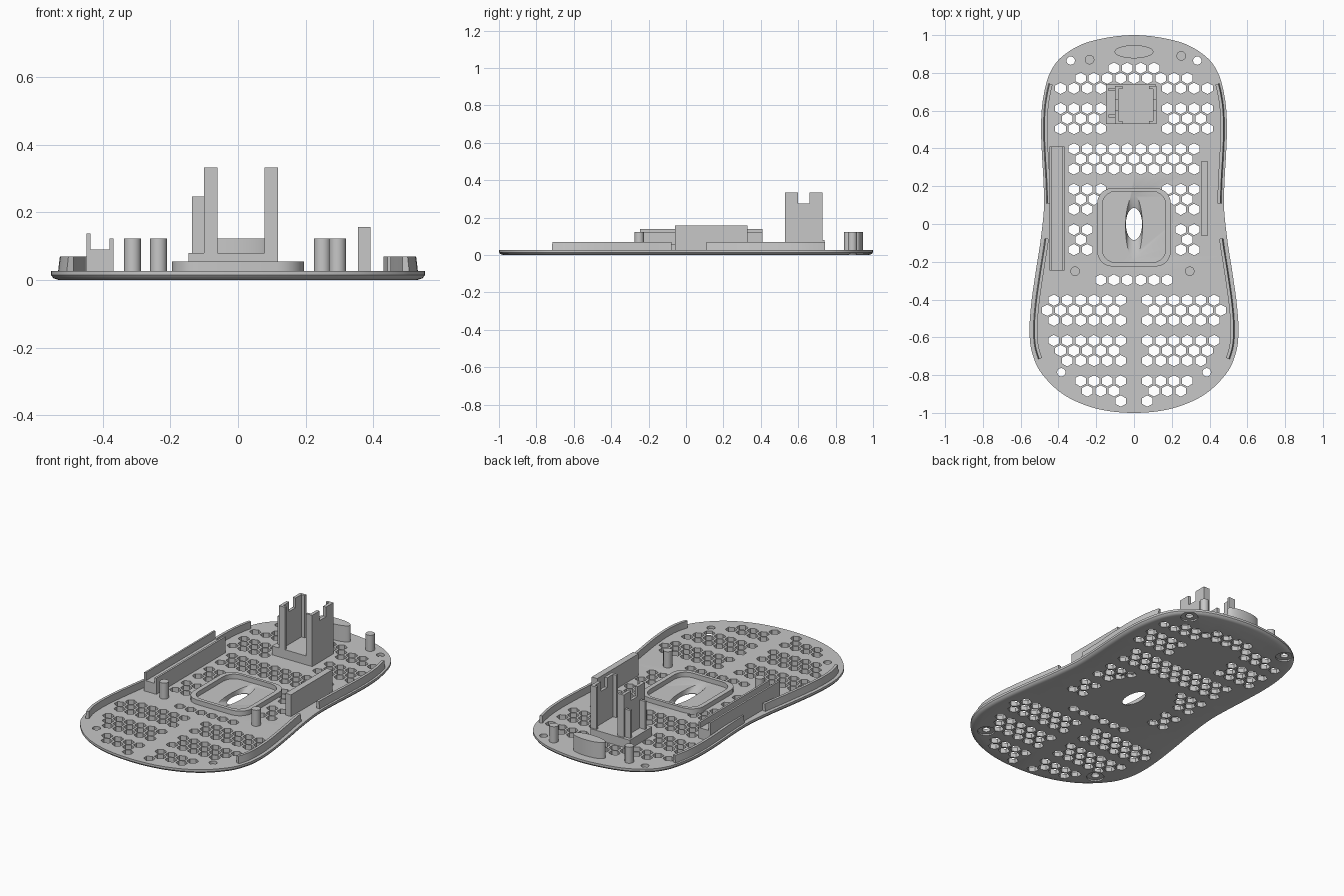
import bpy
import bmesh
from math import sin, cos, tau
from mathutils import Vector

if "Cube" in bpy.data.objects:
    bpy.data.objects.remove(bpy.data.objects["Cube"], do_unlink=True)

grey = bpy.data.materials.new("plastic_grey")
grey.use_nodes = True
colour = (0.57, 0.57, 0.57, 1)
grey.diffuse_color = colour
grey.node_tree.nodes["Principled BSDF"].inputs["Base Color"].default_value = colour

TOP = 0.027      # upper face of the plate
SINK = 0.02      # parts start slightly inside the plate


def loft(bm, rings, closed=False):
    """Skin stacked (points, z) rings; cap the ends or close into a ring."""
    loops = [[bm.verts.new((x, y, z)) for x, y in pts] for pts, z in rings]
    pairs = list(zip(loops, loops[1:]))
    if closed:
        pairs.append((loops[-1], loops[0]))
    else:
        bm.faces.new(loops[0][::-1])
        bm.faces.new(loops[-1])
    for a, b in pairs:
        for i in range(len(a)):
            j = (i + 1) % len(a)
            bm.faces.new((a[i], a[j], b[j], b[i]))


def solid(name, *stacks, closed=False):
    bm = bmesh.new()
    for rings in stacks:
        loft(bm, rings, closed)
    bmesh.ops.recalc_face_normals(bm, faces=bm.faces)
    mesh = bpy.data.meshes.new(name)
    bm.to_mesh(mesh)
    bm.free()
    mesh.materials.append(grey)
    obj = bpy.data.objects.new(name, mesh)
    bpy.context.collection.objects.link(obj)
    return obj


def smooth(obj):
    bpy.ops.object.select_all(action='DESELECT')
    obj.select_set(True)
    bpy.context.view_layer.objects.active = obj
    bpy.ops.object.shade_smooth_by_angle(angle=0.6)


def cut(target, stacks):
    """Subtract separate, non-overlapping solids from the target."""
    cutter = solid("cutter", *stacks)
    cutter.hide_render = True
    mod = target.modifiers.new("holes", 'BOOLEAN')
    mod.operation = 'DIFFERENCE'
    mod.solver = 'EXACT'
    mod.object = cutter
    bpy.context.view_layer.objects.active = target
    bpy.ops.object.modifier_apply(modifier=mod.name)
    bpy.data.objects.remove(cutter, do_unlink=True)


def oval(cx, cy, rx, ry, n=32, phase=0.0):
    return [(cx + rx * cos(tau * i / n + phase), cy + ry * sin(tau * i / n + phase))
            for i in range(n)]


def block(x0, x1, y0, y1, z1, z0=SINK):
    pts = [(x0, y0), (x1, y0), (x1, y1), (x0, y1)]
    return [(pts, z0), (pts, z1)]


def rounded(x0, x1, y0, y1, r, n=5):
    pts = []
    corners = [(x1 - r, y1 - r), (x0 + r, y1 - r), (x0 + r, y0 + r), (x1 - r, y0 + r)]
    for k, (cx, cy) in enumerate(corners):
        for i in range(n + 1):
            a = tau / 4 * (k + i / n)
            pts.append((cx + r * cos(a), cy + r * sin(a)))
    return pts


# Symmetric outline: half width and y, from the front tip to the back tip
half = [(0, -1), (0.2, -.977), (0.37, -.905), (0.49, -.79), (0.54, -.68), (0.553, -.57),
        (0.545, -.43), (0.52, -.25), (0.495, -.09), (0.477, .08), (0.479, .22),
        (0.488, .38), (0.492, .52), (0.482, .66), (0.445, .8), (0.37, .895),
        (0.23, .967), (0, 1)]
ctrl = [Vector(p) for p in half + [(-x, y) for x, y in half[-2:0:-1]]]
outline = []
STEPS = 10
for i in range(len(ctrl)):
    a, b, c, d = (ctrl[(i + k) % len(ctrl)] for k in (-1, 0, 1, 2))
    for s in range(STEPS):
        t = s / STEPS
        outline.append(0.5 * (2 * b + (c - a) * t + (2 * a - 5 * b + 4 * c - d) * t * t
                              + (3 * b - a - 3 * c + d) * t ** 3))


def inset(d):
    pts = []
    for i, p in enumerate(outline):
        t = (outline[(i + 1) % len(outline)] - outline[i - 1]).normalized()
        pts.append((p.x - t.y * d, p.y + t.x * d))
    return pts


# Base plate with a rounded lower rim
plate = solid("base_plate", [(inset(0.022), 0), (inset(0.007), 0.005),
                             (inset(0), 0.014), (inset(0), TOP)])

# Hexagon vents: row index, first and last column either side of the middle
PITCH_X, PITCH_Y = 0.0707, 0.0534
vents = [(0, .5, 1.5), (1, 0, 4), (2, 2.5, 5.5), (4, 2.5, 5.5), (5, 3, 5), (6, 2.5, 5.5),
         (8, .5, 4.5), (9, 0, 4), (10, .5, 4.5), (12, 2.5, 4.5), (13, 3, 4),
         (14, 3.5, 4.5), (16, 3.5, 4.5), (17, 4, 4), (18, 3.5, 4.5), (21, .5, 2.5),
         (23, 1, 6), (24, 1.5, 6.5), (25, 1, 6), (27, 1, 6), (28, 1.5, 5.5),
         (29, 1, 5), (31, 1, 4), (32, 1.5, 3.5), (33, 1, 1)]
vent_cuts = []
for row, first, last in vents:
    for k in range(int(last - first) + 1):
        for x in {(first + k) * PITCH_X, -(first + k) * PITCH_X}:
            hexagon = oval(x, 0.825 - row * PITCH_Y, 0.0325, 0.030, 6, tau / 12)
            vent_cuts.append([(hexagon, -0.05), (hexagon, 0.08)])

# Lens opening, flaring towards the top
lens_low, lens_high = oval(0, 0, 0.043, 0.085), oval(0, -0.017, 0.045, 0.178)
vent_cuts.append([(lens_low, -0.05), (lens_low, 0.004), (lens_high, 0.03), (lens_high, 0.08)])
cut(plate, vent_cuts)

# Countersunk screw holes in the corners
screw_cuts = []
for x, y in [(0.335, 0.865), (0.385, -0.785)]:
    for s in (-1, 1):
        big, small = oval(s * x, y, 0.047, 0.047), oval(s * x, y, 0.022, 0.022)
        screw_cuts.append([(big, -0.05), (big, 0.008), (small, 0.009), (small, 0.08)])
cut(plate, screw_cuts)
smooth(plate)

# Raised frame around the sensor
outer = rounded(-0.195, 0.195, -0.225, 0.19, 0.08)
inner = rounded(-0.168, 0.168, -0.203, 0.172, 0.07)
smooth(solid("sensor_frame", [(outer, SINK), (outer, 0.055), (inner, 0.055), (inner, SINK)],
             closed=True))

# Curved locating rails following the outline
for label, y0, y1, gap in [("back", 0.1, 0.755, 0.012), ("front", -0.725, -0.07, 0.02)]:
    for side, s in [("left", 1), ("right", -1)]:
        keep = [i for i, p in enumerate(outline) if p.x * s > 0 and y0 <= p.y <= y1]

        def strip(d0, d1):
            a, b = inset(d0), inset(d1)
            return [a[i] for i in keep] + [b[i] for i in reversed(keep)]
        smooth(solid(f"{label}_{side}_rail",
                     [(strip(gap, gap + 0.022), SINK), (strip(gap + 0.006, gap + 0.022), 0.07)]))

# Screw posts and the oval boss at the back
posts = [(-0.235, 0.87), (0.25, 0.89), (-0.312, -0.25), (0.295, -0.25)]
for i, (x, y) in enumerate(posts):
    ring = oval(x, y, 0.025, 0.025, 24)
    smooth(solid(f"post_{i + 1}", [(ring, SINK), (ring, 0.123)]))
boss = oval(0, 0.912, 0.103, 0.035, 40)
smooth(solid("oval_boss", [(boss, SINK), (boss, 0.123)]))

# Side supports: a channel on the right and a plain wall on the left
solid("right_channel",
      block(-0.448, -0.437, -0.245, 0.41, 0.138),
      block(-0.437, -0.38, -0.245, 0.41, 0.09),
      block(-0.38, -0.368, -0.245, 0.41, 0.123))
solid("left_wall", block(0.355, 0.392, -0.06, 0.33, 0.157))

# Wheel holder: base, notched side walls with corner returns, and outer ribs
solid("holder_base", block(-0.147, 0.113, 0.53, 0.74, 0.08))
LOW = 0.07
for side, x0, x1, lip0, lip1 in [("right", -0.1, -0.082, -0.1, -0.06),
                                 ("left", 0.1, 0.119, 0.079, 0.119)]:
    solid(f"holder_{side}_wall",
          block(x0, x1, 0.6, 0.66, 0.275),
          block(x0, x1, 0.53, 0.6, 0.333),
          block(x0, x1, 0.66, 0.73, 0.333),
          block(lip0, lip1, 0.53, 0.545, 0.333, LOW),
          block(lip0, lip1, 0.715, 0.73, 0.333, LOW))
solid("holder_ribs",
      block(-0.136, -0.1, 0.565, 0.58, 0.247, LOW),
      block(-0.136, -0.1, 0.705, 0.72, 0.247, LOW))
